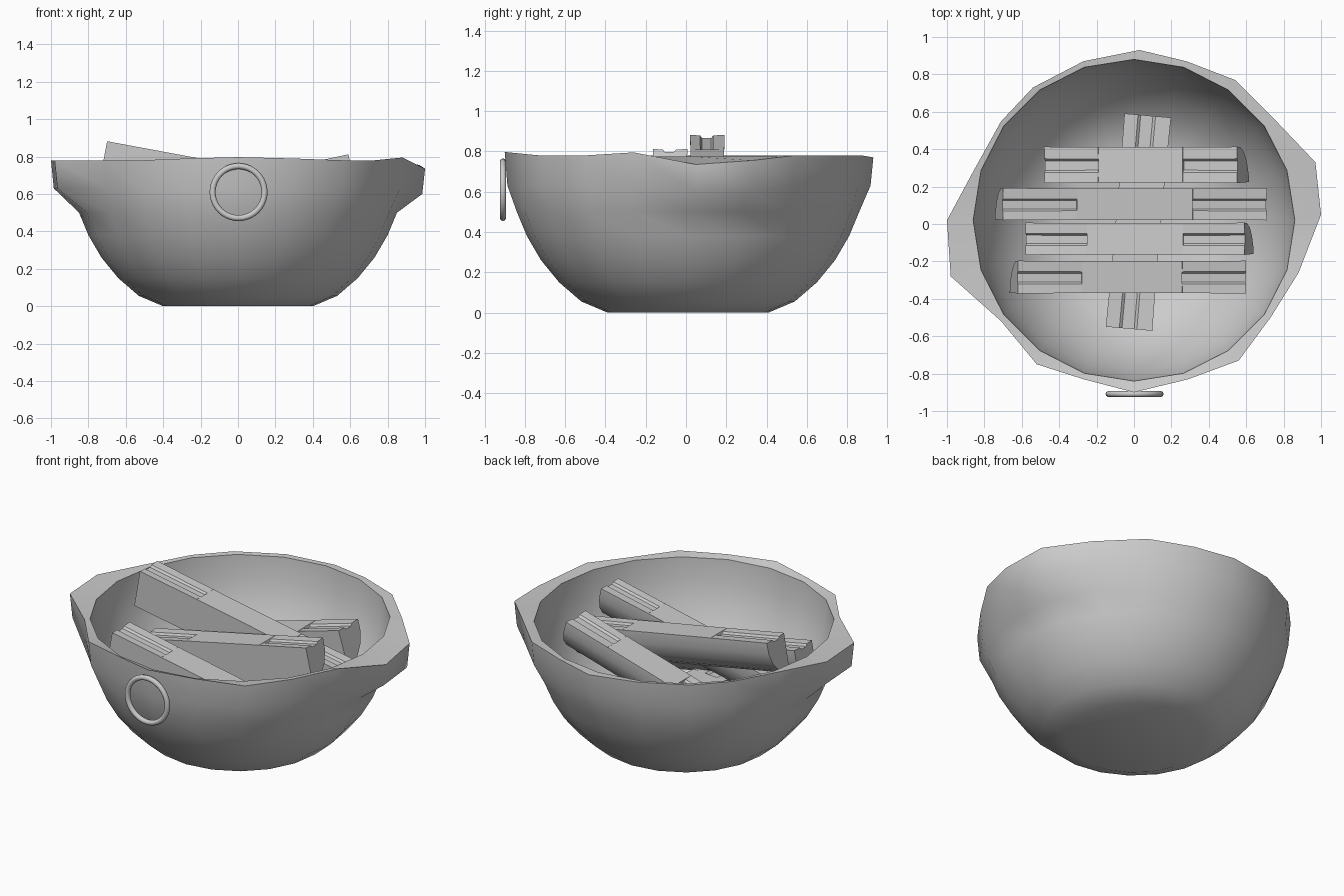
import bpy, bmesh, math
from mathutils import Vector

if "Cube" in bpy.data.objects:
    bpy.data.objects.remove(bpy.data.objects["Cube"])

N = 20


def finish(name, bm, angle):
    bmesh.ops.recalc_face_normals(bm, faces=bm.faces)
    me = bpy.data.meshes.new(name)
    bm.to_mesh(me)
    bm.free()
    ob = bpy.data.objects.new(name, me)
    bpy.context.collection.objects.link(ob)
    bpy.ops.object.select_all(action='DESELECT')
    ob.select_set(True)
    bpy.context.view_layer.objects.active = ob
    bpy.ops.object.shade_smooth_by_angle(angle=math.radians(angle))
    return ob


def loft(bm, rings):
    # bridge successive vertex rings and cap both ends
    vs = [[bm.verts.new(p) for p in r] for r in rings]
    for a, b in zip(vs, vs[1:]):
        n = len(a)
        for i in range(n):
            bm.faces.new((a[i], a[(i + 1) % n], b[(i + 1) % n], b[i]))
    bm.faces.new(vs[0])
    bm.faces.new(vs[-1])


def circle(r, z, cy=0.01):
    return [(r * math.sin(2 * math.pi * i / N), cy + r * math.cos(2 * math.pi * i / N), z)
            for i in range(N)]


# Bowl: hand-shaped outer rim (clockwise from the back) with two pulled-out grips
rim = [(.03, .93), (.28, .87), (.54, .77), (.77, .54), (.97, .33), (1, .05), (.88, -.26),
       (.73, -.5), (.56, -.73), (.29, -.83), (0, -.9), (-.27, -.83), (-.52, -.75),
       (-.71, -.52), (-.98, -.28), (-1, .02), (-.86, .28), (-.71, .55), (-.54, .73), (-.27, .87)]
rim_z = {0: .77, 4: .755, 5: .735, 6: .795, 10: .797, 9: .79, 11: .79}
top = [(x, y, rim_z.get(i, .78)) for i, (x, y) in enumerate(rim)]
lip = [(x * .985, y * .985, .60 if i in (4, 5) else .63) for i, (x, y) in enumerate(rim)]
outer = [(.4, 0), (.53, .055), (.64, .15), (.73, .26), (.80, .38), (.85, .5)]
inner = [(.86, .775), (.85, .63), (.81, .5), (.76, .38), (.69, .27), (.60, .17), (.49, .09), (.36, .05)]
bm = bmesh.new()
loft(bm, [circle(r, z) for r, z in outer] + [lip, top] + [circle(r, z, .02) for r, z in inner])
finish("bowl", bm, 42)

# Ring hanging on the front
bpy.ops.mesh.primitive_torus_add(major_radius=.139, minor_radius=.016, major_segments=40,
                                 minor_segments=10, location=(.003, -.909, .61),
                                 rotation=(math.pi / 2, 0, 0))
ring = bpy.context.object
ring.name = "front_ring"
bpy.ops.object.shade_smooth_by_angle(angle=math.radians(40))

# Split logs: flat front, grooved top, rounded back
section = [(-.085, 0), (-.035, -.003), (-.025, -.016), (.02, -.016), (.03, -.003), (.087, 0),
           (.085, -.07), (.06, -.14), (.015, -.195), (-.045, -.23), (-.08, -.235)]


def log(name, start, end, wide=1, tall=1):
    a, b = Vector(start), Vector(end)
    axis = (b - a).normalized()
    side = Vector((0, 0, 1)).cross(axis).normalized()
    up = axis.cross(side)
    rings = []
    for t, groove, s in ((0, 1, 1), (.28, 1, .97), (.281, 0, .97), (.719, 0, .97), (.72, 1, .97), (1, 1, 1)):
        c = a.lerp(b, t)
        rings.append([c + side * u * wide * s + up * v * tall * (groove if v > -.05 else 1)
                      for u, v in section])
    bm = bmesh.new()
    loft(bm, rings)
    finish(name, bm, 35)


log("back_log", (-.48, .315, .47), (.55, .315, .765), 1.13)
log("long_log", (-.70, .105, .882), (.71, .105, .62))
log("middle_log", (-.58, -.08, .56), (.59, -.08, .812))
log("front_log", (-.62, -.285, .665), (.60, -.285, .43), 1.02)
log("cross_log", (.072, .58, .33), (-.028, -.56, .33), 1.45, .95)
